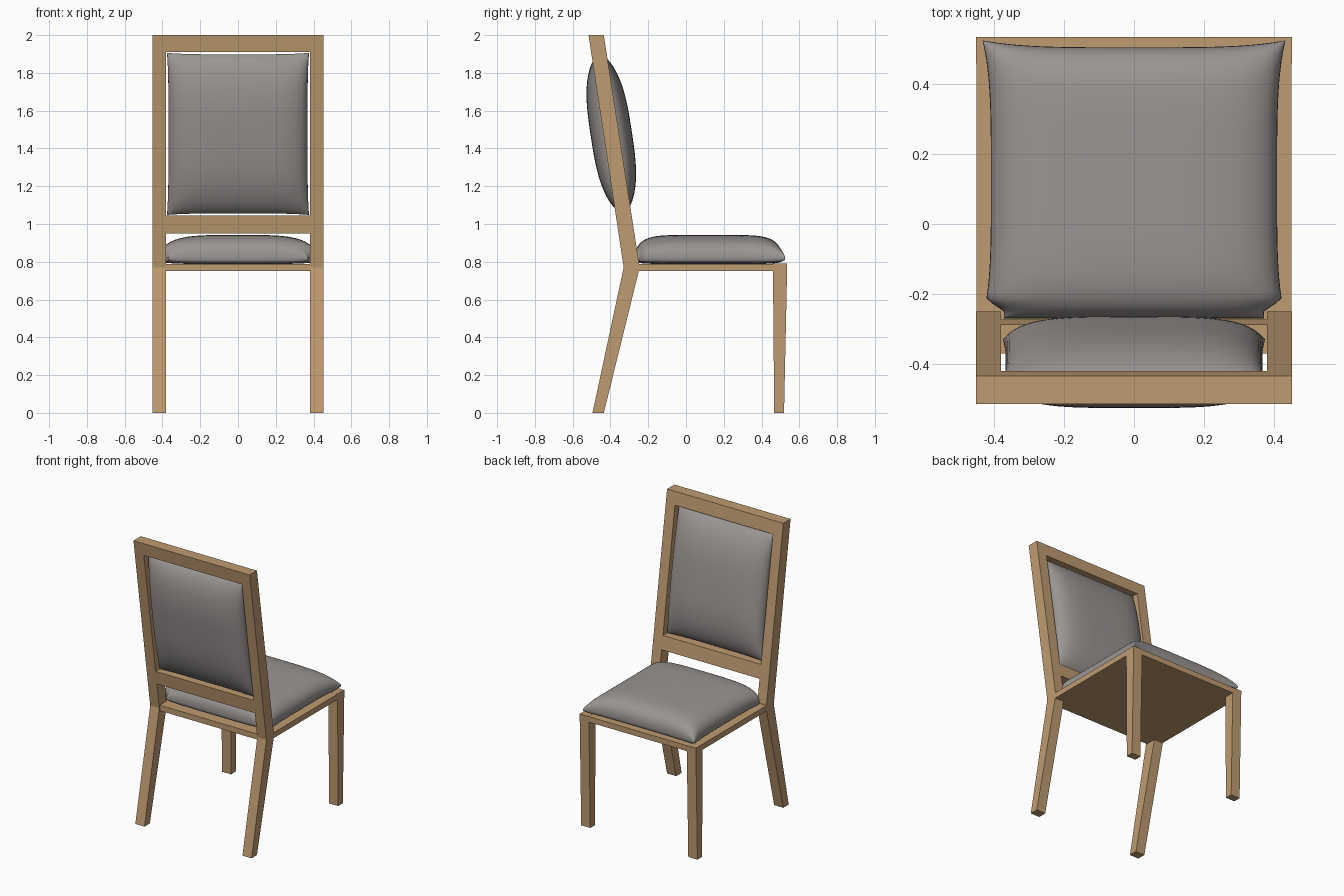
import bpy, bmesh, math

if "Cube" in bpy.data.objects:
    bpy.data.objects.remove(bpy.data.objects["Cube"])


def material(name, rgb):
    m = bpy.data.materials.new(name)
    m.diffuse_color = (*rgb, 1)
    m.use_nodes = True
    m.node_tree.nodes["Principled BSDF"].inputs["Base Color"].default_value = m.diffuse_color
    return m


wood = material("light wood", (0.52, 0.33, 0.165))
fabric = material("grey fabric", (0.32, 0.30, 0.29))


def finish(bm, name, mat):
    bmesh.ops.recalc_face_normals(bm, faces=bm.faces)
    mesh = bpy.data.meshes.new(name)
    bm.to_mesh(mesh)
    bm.free()
    mesh.materials.append(mat)
    ob = bpy.data.objects.new(name, mesh)
    bpy.context.collection.objects.link(ob)
    return ob


def extrude_x(name, profile, x0, x1):
    """Extrude a (y, z) profile between two x positions."""
    bm = bmesh.new()
    a = [bm.verts.new((x0, y, z)) for y, z in profile]
    b = [bm.verts.new((x1, y, z)) for y, z in profile]
    bm.faces.new(a)
    bm.faces.new(b[::-1])
    n = len(a)
    for i in range(n):
        bm.faces.new((a[i], a[(i + 1) % n], b[(i + 1) % n], b[i]))
    return finish(bm, name, wood)


def pillow(name, point, n=40):
    """Two grids joined at the seam; point(u, v, side) gives the position."""
    bm = bmesh.new()
    t = [math.sin(math.pi / 2 * (2 * i / n - 1)) for i in range(n + 1)]
    for side in (1, -1):
        g = [[bm.verts.new(point(u, v, side)) for v in t] for u in t]
        for i in range(n):
            for j in range(n):
                bm.faces.new((g[i][j], g[i + 1][j], g[i + 1][j + 1], g[i][j + 1]))
    bmesh.ops.remove_doubles(bm, verts=bm.verts, dist=1e-5)
    ob = finish(bm, name, fabric)
    for p in ob.data.polygons:
        p.use_smooth = True
    return ob


def front_y(z):
    return -0.25 - 0.185 * (z - 0.80) / 1.20


def back_y(z):
    return -0.33 - 0.186 * (z - 0.77) / 1.23


OUT, INN = 0.452, 0.381

# Legs: bent rear posts and tapered front legs
post = [(-0.495, 0), (-0.435, 0), (-0.25, 0.75), (-0.25, 0.80),
        (front_y(2), 2), (back_y(2), 2), (-0.33, 0.77)]
leg = [(0.467, 0), (0.519, 0), (0.536, 0.79), (0.46, 0.79)]
for s, side in ((-1, "left"), (1, "right")):
    extrude_x(side + "_back_post", post, s * INN, s * OUT)
    extrude_x(side + "_front_leg", leg, s * INN, s * OUT)

# Seat board
extrude_x("seat_board", [(-0.325, 0.75), (0.535, 0.75), (0.535, 0.789), (-0.325, 0.789)],
          -OUT + 0.001, OUT - 0.001)

# Back rails, leaning with the posts
for name, z0, z1 in (("lower_back_rail", 0.95, 1.045), ("top_back_rail", 1.91, 2.0)):
    extrude_x(name, [(front_y(z0), z0), (front_y(z1), z1), (back_y(z1), z1), (back_y(z0), z0)],
              -INN, INN)


# Back cushion
def back_point(u, v, side):
    x = u * (0.368 + 0.008 * v ** 4)
    z = 1.477 + v * (0.421 + 0.008 * u ** 4)
    f = max(0, 1 - u ** 4) ** 0.4 * max(0, 1 - abs(v) ** 3) ** 0.65
    mid = (front_y(z) + back_y(z)) / 2
    return x, mid + side * 0.108 * f, z + side * 0.016 * f


pillow("back_cushion", back_point)


# Seat cushion, narrowed at the rear to fit between the posts
def seat_point(u, v, side):
    y = 0.118 + v * (0.388 + (0.02 * u ** 4 if v > 0 else 0))
    k = min(1, max(0, (y + 0.25) / 0.035))
    x = u * (0.372 + k * (0.038 + 0.024 * v ** 4))
    f = max(0, 1 - u ** 4) ** 0.42 * max(0, 1 - v ** 6) ** 0.42
    z = 0.822 + (0.12 * f if side > 0 else -0.034 * f ** 0.4)
    return x, y, z


pillow("seat_cushion", seat_point)
